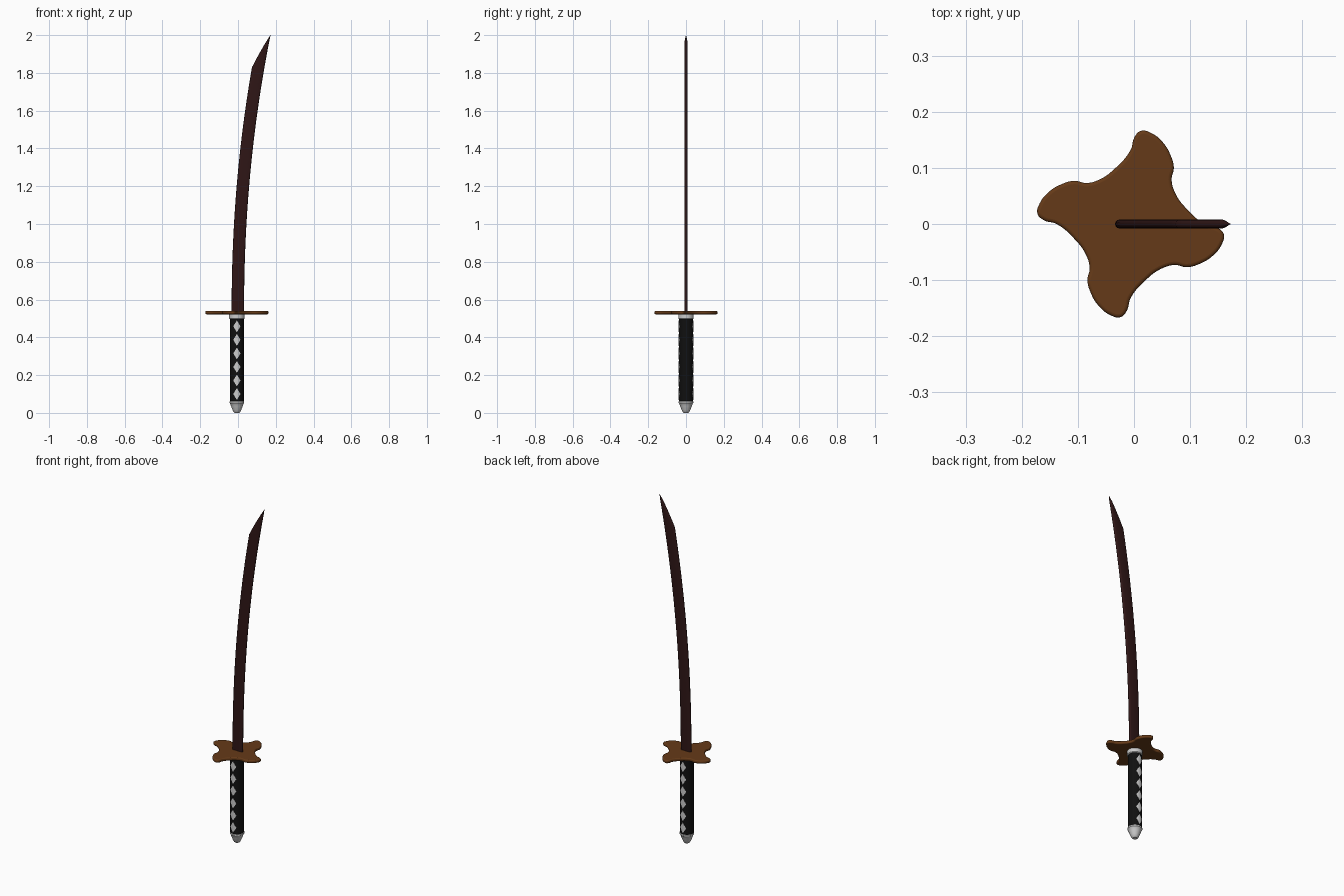
import bpy, bmesh, math

if "Cube" in bpy.data.objects:
    bpy.data.objects.remove(bpy.data.objects["Cube"])

CX = -0.006  # axis of the grip and guard


def material(name, rgb):
    m = bpy.data.materials.new(name)
    m.diffuse_color = (*rgb, 1)
    m.use_nodes = True
    m.node_tree.nodes["Principled BSDF"].inputs["Base Color"].default_value = m.diffuse_color
    return m


def finish(obj, mat=None, angle=35):
    if mat:
        obj.data.materials.append(mat)
    bpy.ops.object.select_all(action='DESELECT')
    obj.select_set(True)
    bpy.context.view_layer.objects.active = obj
    bpy.ops.object.shade_smooth_by_angle(angle=math.radians(angle))
    return obj


def link(name, data):
    obj = bpy.data.objects.new(name, data)
    bpy.context.collection.objects.link(obj)
    return obj


def loft(name, rings, mat=None):
    """Skin a stack of equal-length point rings and cap both ends."""
    bm = bmesh.new()
    vs = [[bm.verts.new(p) for p in ring] for ring in rings]
    n = len(vs[0])
    for a, b in zip(vs, vs[1:]):
        for i in range(n):
            j = (i + 1) % n
            bm.faces.new((a[i], a[j], b[j], b[i]))
    bm.faces.new(vs[0][::-1])
    bm.faces.new(vs[-1])
    bmesh.ops.recalc_face_normals(bm, faces=bm.faces)
    me = bpy.data.meshes.new(name)
    bm.to_mesh(me)
    bm.free()
    return finish(link(name, me), mat)


def lathe(name, profile, mat=None, n=48):
    return loft(name, [[(CX + r * math.cos(2 * math.pi * i / n),
                         r * math.sin(2 * math.pi * i / n), z)
                        for i in range(n)] for r, z in profile], mat)


maroon = material("dark_maroon", (0.028, 0.008, 0.008))
brown = material("brown", (0.13, 0.042, 0.009))
black = material("black", (0.005, 0.005, 0.005))

# Pommel, grip and collar
lathe("pommel", [(0.012, 0.0), (0.017, 0.004), (0.023, 0.016), (0.031, 0.036),
                 (0.036, 0.050), (0.039, 0.053), (0.039, 0.060), (0.036, 0.063)])
lathe("grip", [(0.037, 0.055), (0.037, 0.505)], black)
lathe("collar", [(0.037, 0.496), (0.041, 0.500), (0.041, 0.527)])


# Diamond inlays wrapped around the front and back of the grip
def diamond(name, zc, facing, half_w=0.019, half_h=0.031, steps=8):
    def ring(r):
        pts = []
        corners = [(half_w, 0), (0, half_h), (-half_w, 0), (0, -half_h)]
        for k in range(4):
            (u0, v0), (u1, v1) = corners[k], corners[(k + 1) % 4]
            for s in range(steps):
                t = s / steps
                a = facing + (u0 + (u1 - u0) * t) / 0.037
                pts.append((CX + r * math.cos(a), r * math.sin(a), zc + v0 + (v1 - v0) * t))
        return pts
    outer, inner = ring(0.0385), ring(0.035)
    n = 4 * steps
    bm = bmesh.new()
    o = [bm.verts.new(p) for p in outer]
    i_ = [bm.verts.new(p) for p in inner]
    for i in range(n):
        j = (i + 1) % n
        bm.faces.new((i_[i], i_[j], o[j], o[i]))
    # bridge top and bottom edges so the face follows the curve
    for s in range(2 * steps):
        quad = [o[s], o[s + 1], o[(n - s - 1) % n], o[(n - s) % n]]
        bm.faces.new(list(dict.fromkeys(quad)))
    bmesh.ops.recalc_face_normals(bm, faces=bm.faces)
    me = bpy.data.meshes.new(name)
    bm.to_mesh(me)
    bm.free()
    finish(link(name, me))


for side, facing in (("front", -math.pi / 2), ("back", math.pi / 2)):
    for k in range(6):
        diamond(f"grip_diamond_{side}_{k + 1}", 0.100 + 0.0716 * k, facing)

# Guard: one lobe outline repeated four times, with a rounded rim
lobe = [(0.0, 0.132), (0.007, 0.155), (0.018, 0.166), (0.037, 0.162), (0.057, 0.146),
        (0.071, 0.123), (0.077, 0.100), (0.073, 0.079), (0.080, 0.054), (0.098, 0.029)]
outline = []
for k in range(4):
    outline += lobe
    lobe = [(y, -x) for x, y in lobe]
cu = bpy.data.curves.new("guard", 'CURVE')
cu.dimensions = '2D'
cu.fill_mode = 'BOTH'
cu.resolution_u = 5
sp = cu.splines.new('BEZIER')
sp.bezier_points.add(len(outline) - 1)
for bp, (x, y) in zip(sp.bezier_points, outline):
    bp.co = (x, y, 0)
    bp.handle_left_type = bp.handle_right_type = 'AUTO'
sp.use_cyclic_u = True
cu.extrude = 0.003
cu.bevel_depth = 0.006
cu.bevel_resolution = 3
cu.offset = -0.006
guard = link("guard", cu)
guard.location = (CX, 0, 0.531)
bpy.ops.object.select_all(action='DESELECT')
guard.select_set(True)
bpy.context.view_layer.objects.active = guard
bpy.ops.object.convert(target='MESH')
finish(bpy.context.view_layer.objects.active, brown)

# Curved blade: rounded slab sections swept upward, slanting to a point
Z0, Z1, ZS = 0.53, 2.0, 1.83


def right_edge(z):
    return 0.032 + 0.14 * ((z - Z0) / (Z1 - Z0)) ** 2.1


def left_edge(z):
    if z <= ZS:
        return right_edge(z) - 0.066
    t = (z - ZS) / (Z1 - ZS)
    a = right_edge(ZS) - 0.066
    return a + (right_edge(Z1) - 0.001 - a) * t - 0.012 * t * (1 - t)


def section(z):
    l, r = left_edge(z), right_edge(z)
    h = min(0.008, (r - l) / 2)
    pts = []
    for c, start in ((r - h, -90), (l + h, 90)):
        for i in range(7):
            a = math.radians(start + 30 * i)
            pts.append((c + h * math.cos(a), h * math.sin(a), z))
    return pts


heights = [Z0 + (ZS - Z0) * i / 26 for i in range(27)]
heights += [ZS + (Z1 - ZS) * i / 10 for i in range(1, 11)]
loft("blade", [section(z) for z in heights], maroon)
